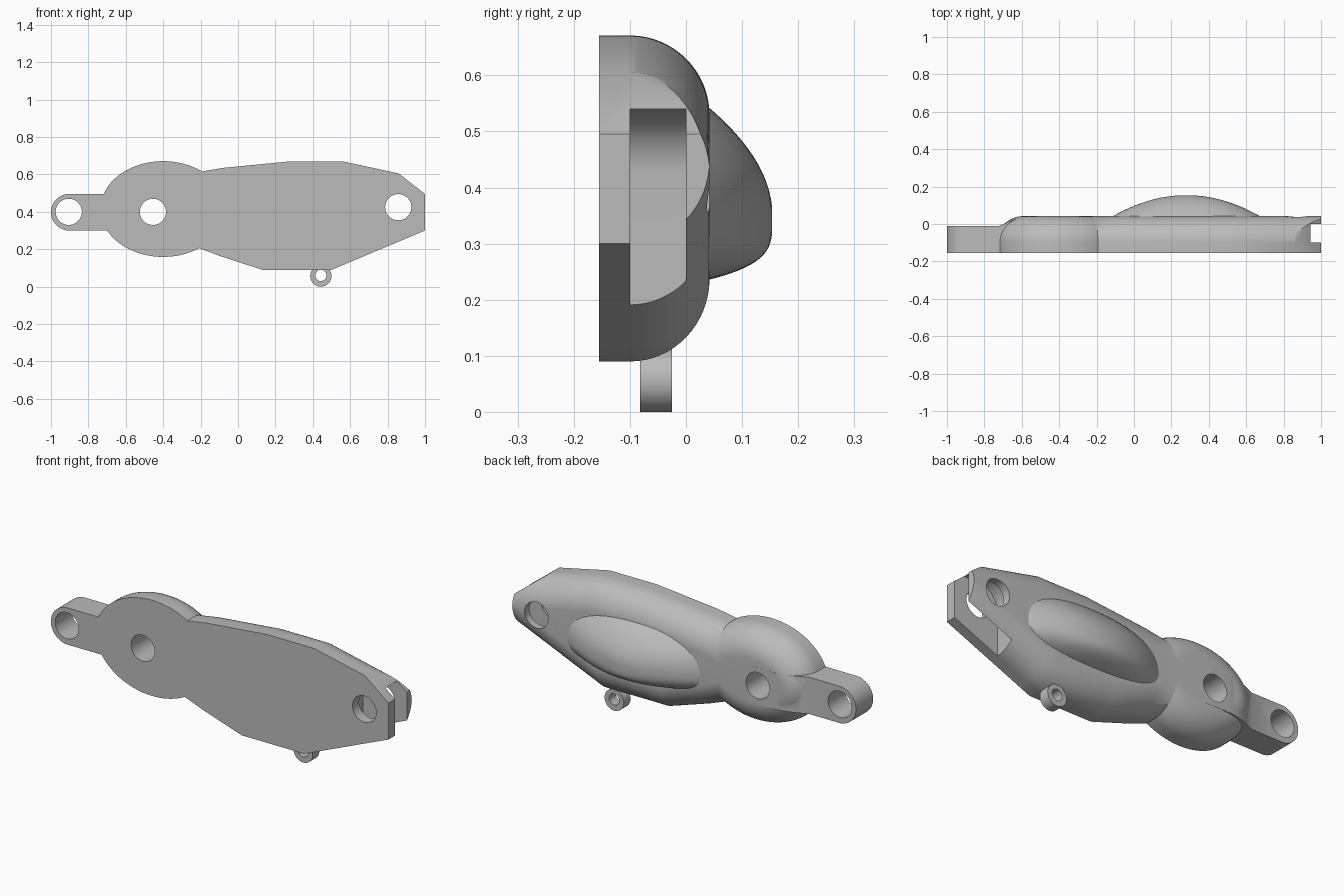
import bpy, bmesh
from math import sin, cos, pi, sqrt

cube = bpy.data.objects.get("Cube")
if cube:
    bpy.data.objects.remove(cube)

grey = bpy.data.materials.new("plain grey")
grey.use_nodes = True
grey.diffuse_color = (0.5, 0.5, 0.5, 1)
grey.node_tree.nodes["Principled BSDF"].inputs["Base Color"].default_value = (0.5, 0.5, 0.5, 1)

FRONT, BACK, FILLET = -0.155, 0.042, 0.142


def skin(name, rings, trim=None):
    """Join equal rings of points into a capped solid, optionally trimmed by a plane."""
    bm = bmesh.new()
    loops = [[bm.verts.new(p) for p in ring] for ring in rings]
    n = len(loops[0])
    for a, b in zip(loops, loops[1:]):
        for i in range(n):
            j = (i + 1) % n
            bm.faces.new((a[i], a[j], b[j], b[i]))
    bm.faces.new(loops[0])
    bm.faces.new(loops[-1])
    bmesh.ops.remove_doubles(bm, verts=bm.verts, dist=1e-5)
    if trim:
        geom = bm.verts[:] + bm.edges[:] + bm.faces[:]
        bmesh.ops.bisect_plane(bm, geom=geom, plane_co=trim[0], plane_no=trim[1], clear_outer=True)
        bmesh.ops.holes_fill(bm, edges=bm.edges[:], sides=0)
    bmesh.ops.recalc_face_normals(bm, faces=bm.faces)
    mesh = bpy.data.meshes.new(name)
    bm.to_mesh(mesh)
    bm.free()
    mesh.materials.append(grey)
    obj = bpy.data.objects.new(name, mesh)
    bpy.context.collection.objects.link(obj)
    return obj


def prism(name, outline, y0, y1):
    return skin(name, [[(x, y, z) for x, z in outline] for y in (y0, y1)])


def circle(cx, cz, r, n=48):
    return [(cx + r * cos(2 * pi * i / n), cz + r * sin(2 * pi * i / n)) for i in range(n)]


def combine(target, tool, operation):
    """Apply a boolean and discard the tool."""
    mod = target.modifiers.new("boolean", 'BOOLEAN')
    mod.object, mod.operation, mod.solver = tool, operation, 'EXACT'
    bpy.context.view_layer.objects.active = target
    bpy.ops.object.modifier_apply(modifier=mod.name)
    bpy.data.objects.remove(tool)


def interp(chain, x):
    for (x0, z0), (x1, z1) in zip(chain, chain[1:]):
        if x <= x1 + 1e-6:
            return z0 + (z1 - z0) * (x - x0) / (x1 - x0)
    return chain[-1][1]


# Rounding towards the back: pairs of inset and depth
steps = [i * pi / 32 for i in range(17)]
rounding = [(FILLET * (1 - cos(a)), BACK - FILLET + FILLET * sin(a)) for a in steps]

# Long main body, lofted along x with rounded back edges
top = [(-0.35, 0.59), (-0.08, 0.635), (0.28, 0.67), (0.56, 0.67), (0.86, 0.605), (1, 0.575)]
bottom = [(-0.35, 0.26), (-0.1, 0.165), (0.13, 0.09), (0.5, 0.09), (1, 0.3)]
sections = []
for x in sorted({p[0] for p in top + bottom}):
    hi, lo = interp(top, x), interp(bottom, x)
    arc = [(min(d * 1.04, 0.495 * (hi - lo)), y) for d, y in rounding]
    sections.append([(x, FRONT, lo)] + [(x, y, lo + d) for d, y in arc]
                    + [(x, y, hi - d) for d, y in reversed(arc)] + [(x, FRONT, hi)])
body = skin("body", sections, trim=((0.86, 0, 0.605), (0.11, 0, 0.14)))

# Rounded oval head
oval = []
for d, y in [(0, FRONT)] + rounding:
    oval.append([(-0.4 + (0.335 - d) * x, y, 0.415 + (0.256 - d) * z) for x, z in circle(0, 0, 1, 96)])
combine(body, skin("head", oval), 'UNION')

# Arm with round end, ramping up to the head
ramp = [(-1, -0.01), (-0.72, -0.01), (-0.67, 0.012), (-0.62, 0.03), (-0.56, 0.0425), (-0.4, 0.0425)]
arm_x = [-0.9 - 0.1 * cos(i * pi / 32) for i in range(17)] + [p[0] for p in ramp[1:]]
sections = []
for x in arm_x:
    w = 0.0985 * sqrt(max(0.0004, 1 - (min(0, x + 0.9) / 0.1) ** 2))
    y = interp(ramp, x)
    sections.append([(x, FRONT, 0.398 - w), (x, y, 0.398 - w), (x, y, 0.398 + w), (x, FRONT, 0.398 + w)])
combine(body, skin("arm", sections), 'UNION')

# Through holes
for hx, hz in ((-0.905, 0.4), (-0.455, 0.4), (0.857, 0.425)):
    combine(body, prism("hole", circle(hx, hz, 0.07), -0.3, 0.3), 'DIFFERENCE')

# Slot at the far end, with one rounded inner corner
corner = [(0.855 - 0.115 * cos(a), 0.425 + 0.115 * sin(a)) for a in steps]
slot = [(1.2, -0.1), (0.74, -0.1)] + corner + [(1.2, 0.54)]
combine(body, prism("slot", slot, -0.1, 0), 'DIFFERENCE')

# Bulge on the back, steeper along its lower edge
rings = []
for k in range(20, 0, -1):
    t = k / 20
    ring = []
    for c, s in circle(0, 0, 1, 72):
        c = abs(c) ** 0.85 * (1 if c > 0 else -1)
        z = 0.195 * t * s ** 0.85 if s > 0 else -0.115 * t ** 0.5 * abs(s) ** 0.85
        ring.append((0.28 + 0.4 * t * c, 0.038 + 0.116 * (1 - t * t), 0.35 + z))
    rings.append(ring)
bulge = skin("back_bulge", rings)

# Small eyelet below
eyelet = prism("eyelet", circle(0.443, 0.057, 0.057), -0.082, -0.025)
combine(eyelet, prism("eyelet_hole", circle(0.443, 0.06, 0.03), -0.3, 0.3), 'DIFFERENCE')

for obj in (body, bulge, eyelet):
    bpy.ops.object.select_all(action='DESELECT')
    obj.select_set(True)
    bpy.context.view_layer.objects.active = obj
    bpy.ops.object.shade_smooth_by_angle(angle=0.6)
